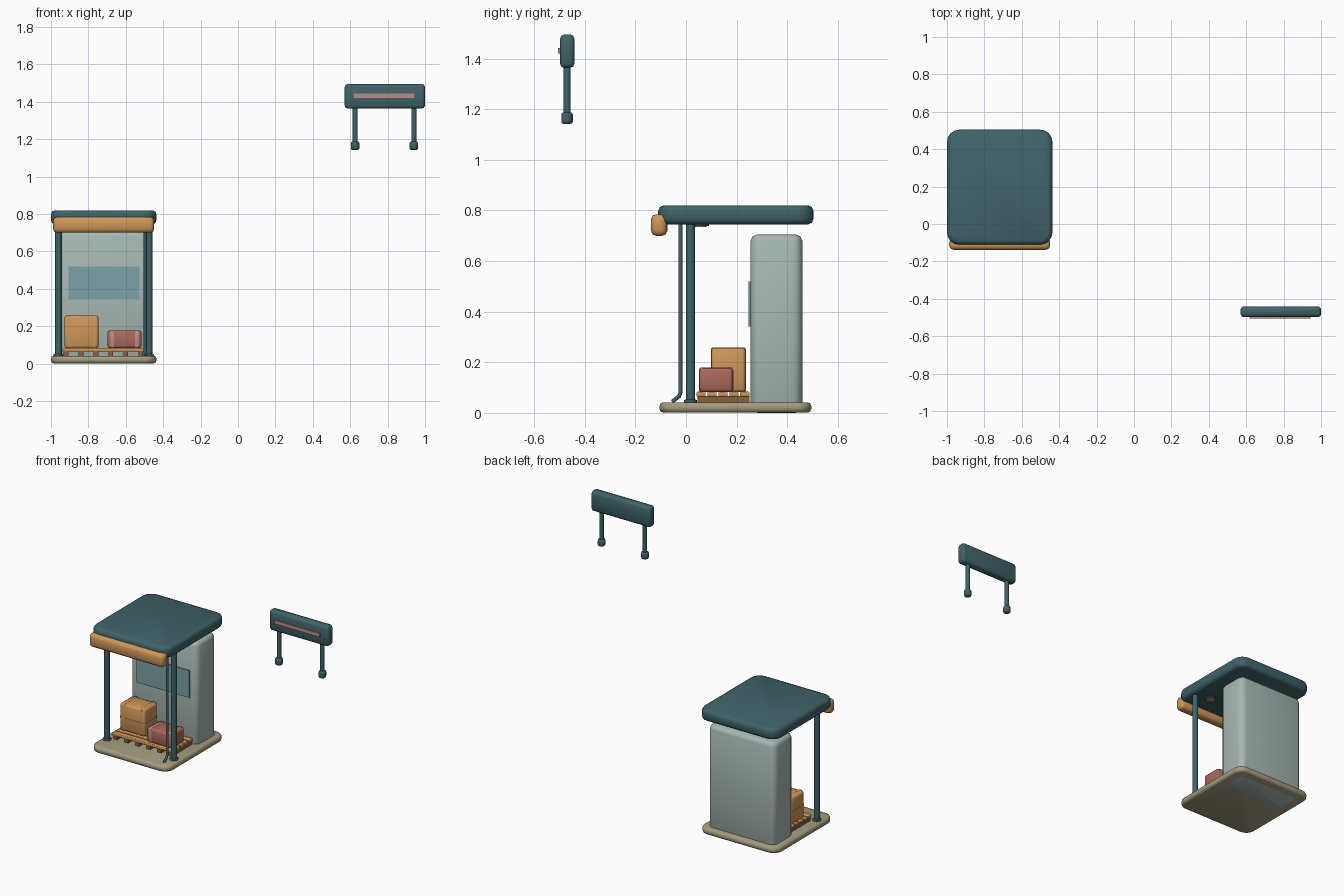
import bpy
import bmesh
from math import radians
from mathutils import Vector

if "Cube" in bpy.data.objects:
    bpy.data.objects.remove(bpy.data.objects["Cube"], do_unlink=True)


def make_material(name, r, g, b):
    mat = bpy.data.materials.new(name)
    mat.use_nodes = True
    mat.diffuse_color = (r, g, b, 1)
    shader = mat.node_tree.nodes["Principled BSDF"]
    shader.inputs["Base Color"].default_value = (r, g, b, 1)
    shader.inputs["Roughness"].default_value = 0.7
    return mat


teal = make_material("dark teal", 0.05, 0.125, 0.14)
grey = make_material("pale grey green", 0.39, 0.48, 0.455)
orange = make_material("warm orange", 0.62, 0.31, 0.10)
brown = make_material("dark wood", 0.25, 0.12, 0.045)
red = make_material("dusty red", 0.40, 0.14, 0.105)
sand = make_material("sand", 0.37, 0.33, 0.21)
glass = make_material("blue glass", 0.20, 0.36, 0.38)
pink = make_material("pale pink", 0.50, 0.27, 0.23)


def finish(bm, name, mat):
    mesh = bpy.data.meshes.new(name)
    bm.to_mesh(mesh)
    bm.free()
    mesh.materials.append(mat)
    for poly in mesh.polygons:
        poly.use_smooth = True
    mesh.set_sharp_from_angle(angle=radians(50))
    obj = bpy.data.objects.new(name, mesh)
    bpy.context.collection.objects.link(obj)
    return obj


def box(name, xs, ys, zs, mat, corner=0.0, edge=0.0, steps=2):
    """Box given by its limits, with rounded upright corners and softened rims."""
    bm = bmesh.new()
    bmesh.ops.create_cube(bm, size=1)
    low = Vector((xs[0], ys[0], zs[0]))
    high = Vector((xs[1], ys[1], zs[1]))
    for v in bm.verts:
        v.co = Vector([(low[i] + high[i]) / 2 + v.co[i] * (high[i] - low[i]) for i in range(3)])
    if corner:
        upright = [e for e in bm.edges if abs(e.verts[0].co.z - e.verts[1].co.z) > 1e-5]
        bmesh.ops.bevel(bm, geom=upright, offset=corner, segments=4, profile=0.5, affect="EDGES")
    if edge:
        rims = [e for e in bm.edges if abs(e.verts[0].co.z - e.verts[1].co.z) < 1e-5]
        bmesh.ops.bevel(bm, geom=rims, offset=edge, segments=steps, profile=0.5, affect="EDGES")
    return finish(bm, name, mat)


def rod(name, x, y, zs, radius, mat, edge=0.0):
    """Upright cylinder, optionally with softened ends."""
    bm = bmesh.new()
    bmesh.ops.create_cone(bm, cap_ends=True, segments=16, radius1=radius, radius2=radius,
                          depth=zs[1] - zs[0])
    if edge:
        rims = [e for e in bm.edges if abs(e.verts[0].co.z - e.verts[1].co.z) < 1e-5]
        bmesh.ops.bevel(bm, geom=rims, offset=edge, segments=2, profile=0.5, affect="EDGES")
    bmesh.ops.translate(bm, verts=bm.verts, vec=(x, y, (zs[0] + zs[1]) / 2))
    return finish(bm, name, mat)


mid = -0.718  # centre line of the shelter

# Floor slab, roof and front fascia
box("floor_slab", (-1, -0.436), (-0.105, 0.495), (0.001, 0.042), sand, 0.06, 0.015)
box("roof", (-1, -0.436), (-0.11, 0.504), (0.745, 0.82), teal, 0.065, 0.022)
box("front_fascia", (-0.988, -0.448), (-0.138, -0.074), (0.70, 0.785), orange, 0.025, 0.02)

# Rear cabinet with its window
box("rear_cabinet", (mid - 0.242, mid + 0.242), (0.255, 0.46), (0, 0.705), grey, 0.04, 0.026)
box("window", (-0.906, -0.527), (0.247, 0.258), (0.342, 0.519), glass)

# Posts with collars, and ceiling lamps
for side, label in ((-1, "right"), (1, "left")):
    x = mid + side * 0.242
    rod(label + "_post", x, 0.018, (0.03, 0.76), 0.018, teal)
    rod(label + "_post_collar", x, 0.018, (0.04, 0.052), 0.026, teal, 0.004)
    lamp_x = mid + side * 0.15
    rod(label + "_lamp_rim", lamp_x, 0.055, (0.738, 0.75), 0.036, teal, 0.003)
    rod(label + "_lamp_lens", lamp_x, 0.055, (0.735, 0.739), 0.026, sand)

# Drain pipe with a kicked-out foot
curve = bpy.data.curves.new("drain_pipe", "CURVE")
curve.dimensions = "3D"
curve.bevel_depth = 0.008
curve.bevel_resolution = 2
curve.use_fill_caps = True
path = [(-0.022, 0.75), (-0.022, 0.08), (-0.027, 0.066), (-0.055, 0.044)]
spline = curve.splines.new("POLY")
spline.points.add(len(path) - 1)
for point, (y, z) in zip(spline.points, path):
    point.co = (-0.497, y, z, 1)
curve.materials.append(teal)
bpy.context.collection.objects.link(bpy.data.objects.new("drain_pipe", curve))

# Pallet: runners front to back, slats across
for i in range(6):
    x = -0.92 + i * 0.08
    box("pallet_runner", (x - 0.013, x + 0.013), (0.045, 0.25), (0.042, 0.066), brown)
for i in range(5):
    y = 0.06 + i * 0.043
    box("pallet_slat", (-0.938, -0.505), (y - 0.018, y + 0.018), (0.064, 0.084), orange, 0, 0.003, 1)


# Crates with straps wrapped over the front, top and back
def crate(name, xs, ys, zs, mat, strap_mat, straps):
    box(name, xs, ys, zs, mat, 0.014, 0.012)
    for x in straps:
        box(name + "_strap", (x - 0.009, x + 0.009), (ys[0] - 0.002, ys[1] + 0.002),
            (zs[0], zs[1] + 0.002), strap_mat, 0, 0.008)


crate("tall_crate", (-0.928, -0.746), (0.1, 0.235), (0.083, 0.257), orange, orange, (-0.9, -0.772))
box("tall_crate_band", (-0.93, -0.744), (0.098, 0.237), (0.164, 0.17), orange, 0.014)
crate("short_crate", (-0.698, -0.516), (0.053, 0.185), (0.083, 0.177), red, pink, (-0.672, -0.542))

# Hanging sign with a light strip and two capped legs
box("sign_panel", (0.57, 1), (-0.498, -0.441), (1.363, 1.496), teal, 0.018, 0.018)
box("sign_strip", (0.617, 0.944), (-0.506, -0.496), (1.42, 1.443), pink)
for x, label in ((0.626, "right"), (0.94, "left")):
    rod(label + "_sign_leg", x, -0.47, (1.16, 1.38), 0.0135, teal)
    rod(label + "_sign_foot", x, -0.47, (1.142, 1.188), 0.023, teal, 0.01)
